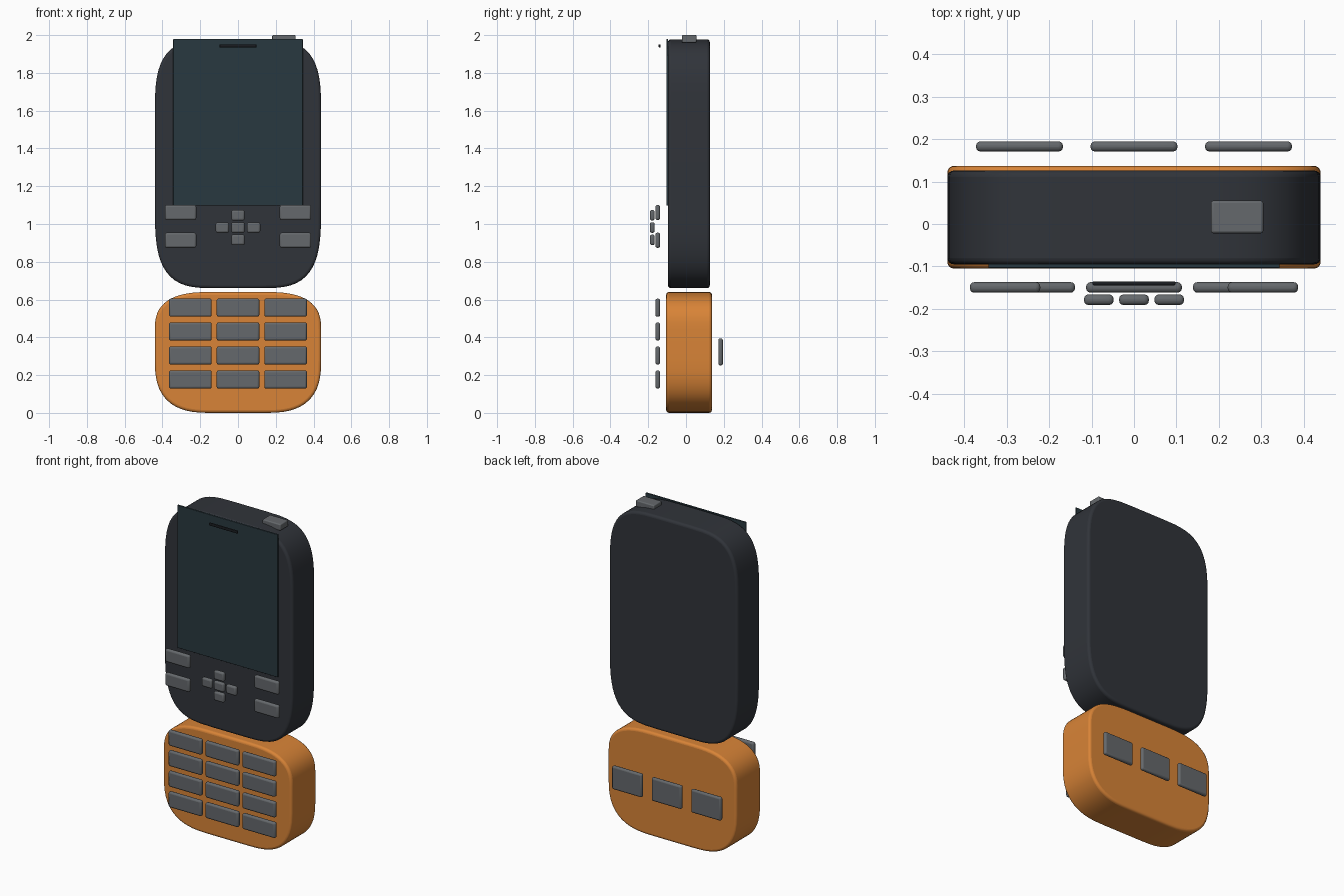
import bpy, bmesh
from math import sin, cos, pi, copysign, radians

if "Cube" in bpy.data.objects:
    bpy.data.objects.remove(bpy.data.objects["Cube"])


def material(name, rgb):
    m = bpy.data.materials.new(name)
    m.diffuse_color = (*rgb, 1)
    m.use_nodes = True
    m.node_tree.nodes["Principled BSDF"].inputs["Base Color"].default_value = m.diffuse_color
    return m


DARK = material("dark_shell", (0.030, 0.034, 0.042))
ORANGE = material("orange_shell", (0.69, 0.23, 0.038))
GLASS = material("screen_glass", (0.022, 0.040, 0.050))
KEY = material("key_grey", (0.13, 0.14, 0.15))
BLACK = material("slot_black", (0.010, 0.012, 0.015))


def finish(name, bm, mat, bevel, segments=3):
    bmesh.ops.recalc_face_normals(bm, faces=bm.faces)
    me = bpy.data.meshes.new(name)
    bm.to_mesh(me)
    bm.free()
    ob = bpy.data.objects.new(name, me)
    bpy.context.collection.objects.link(ob)
    me.materials.append(mat)
    if bevel:
        b = ob.modifiers.new("rounded_edges", "BEVEL")
        b.width, b.segments = bevel, segments
        b.limit_method, b.angle_limit = "ANGLE", radians(40)
    bpy.ops.object.select_all(action="DESELECT")
    ob.select_set(True)
    bpy.context.view_layer.objects.active = ob
    bpy.ops.object.shade_smooth_by_angle(angle=radians(40))
    return ob


def box(name, x, y, z, mat, bevel=0.0):
    """Box from (min, max) ranges."""
    bm = bmesh.new()
    bmesh.ops.create_cube(bm, size=1)
    for v in bm.verts:
        for i, (lo, hi) in enumerate((x, y, z)):
            v.co[i] = lo + (v.co[i] + 0.5) * (hi - lo)
    return finish(name, bm, mat, bevel)


def key(name, x, z, w, h, y):
    return box(name, (x - w / 2, x + w / 2), y, (z - h / 2, z + h / 2), KEY, 0.0105)


def shell(name, half_w, z0, z1, y0, y1, rx, r_low, r_top, n, mat):
    """Slab with soft superellipse corners, extruded front to back."""
    bm = bmesh.new()
    steps = 14
    ring = []
    for q in range(4):
        for k in range(steps + 1):
            a = (q + k / steps) * pi / 2
            c = copysign(abs(cos(a)) ** (2 / n), cos(a))
            s = copysign(abs(sin(a)) ** (2 / n), sin(a))
            sx = 1 if q in (0, 3) else -1
            x = sx * (half_w - rx) + rx * c
            z = z1 - r_top + r_top * s if q < 2 else z0 + r_low + r_low * s
            ring.append(bm.verts.new((x, y0, z)))
    face = bm.faces.new(ring)
    out = bmesh.ops.extrude_face_region(bm, geom=[face])
    for v in out["geom"]:
        if isinstance(v, bmesh.types.BMVert):
            v.co.y = y1
    bmesh.ops.remove_doubles(bm, verts=bm.verts, dist=1e-4)
    return finish(name, bm, mat, 0.015, 4)


# Two body halves
shell("upper_body", 0.44, 0.66, 1.978, -0.095, 0.126, 0.33, 0.44, 0.40, 3.3, DARK)
shell("lower_body", 0.44, 0.0, 0.64, -0.105, 0.137, 0.30, 0.28, 0.20, 2.7, ORANGE)

# Screen, earpiece slot and top button
box("screen", (-0.343, 0.343), (-0.104, -0.094), (1.098, 1.979), GLASS, 0.002)
box("earpiece_slot", (-0.098, 0.098), (-0.145, -0.135), (1.934, 1.951), BLACK, 0.004)
box("top_button", (0.181, 0.305), (-0.022, 0.055), (1.96, 2.0), KEY, 0.006)

FRONT, PAD, BACK = (-0.162, -0.137), (-0.191, -0.166), (0.171, 0.195)

# Number keypad
for r, z in enumerate((0.557, 0.431, 0.304, 0.177)):
    for c, x in enumerate((-0.252, 0, 0.252)):
        key(f"number_key_{r}_{c}", x, z, 0.226, 0.096, FRONT)

# Side function keys
for side, sx in (("left", -1), ("right", 1)):
    for row, z in (("upper", 1.061), ("lower", 0.914)):
        key(f"function_key_{side}_{row}", sx * 0.304, z, 0.166, 0.08, FRONT)

# Direction pad
for name, x, z in (("centre", 0, 0.981), ("left", -0.083, 0.981), ("right", 0.083, 0.981),
                   ("up", 0, 1.046), ("down", 0, 0.916)):
    key(f"direction_key_{name}", x, z, 0.07, 0.056, PAD)

# Playback keys on the back
for name, x in (("previous", 0.27), ("play", 0), ("next", -0.27)):
    key(f"playback_key_{name}", x, 0.323, 0.205, 0.144, BACK)
